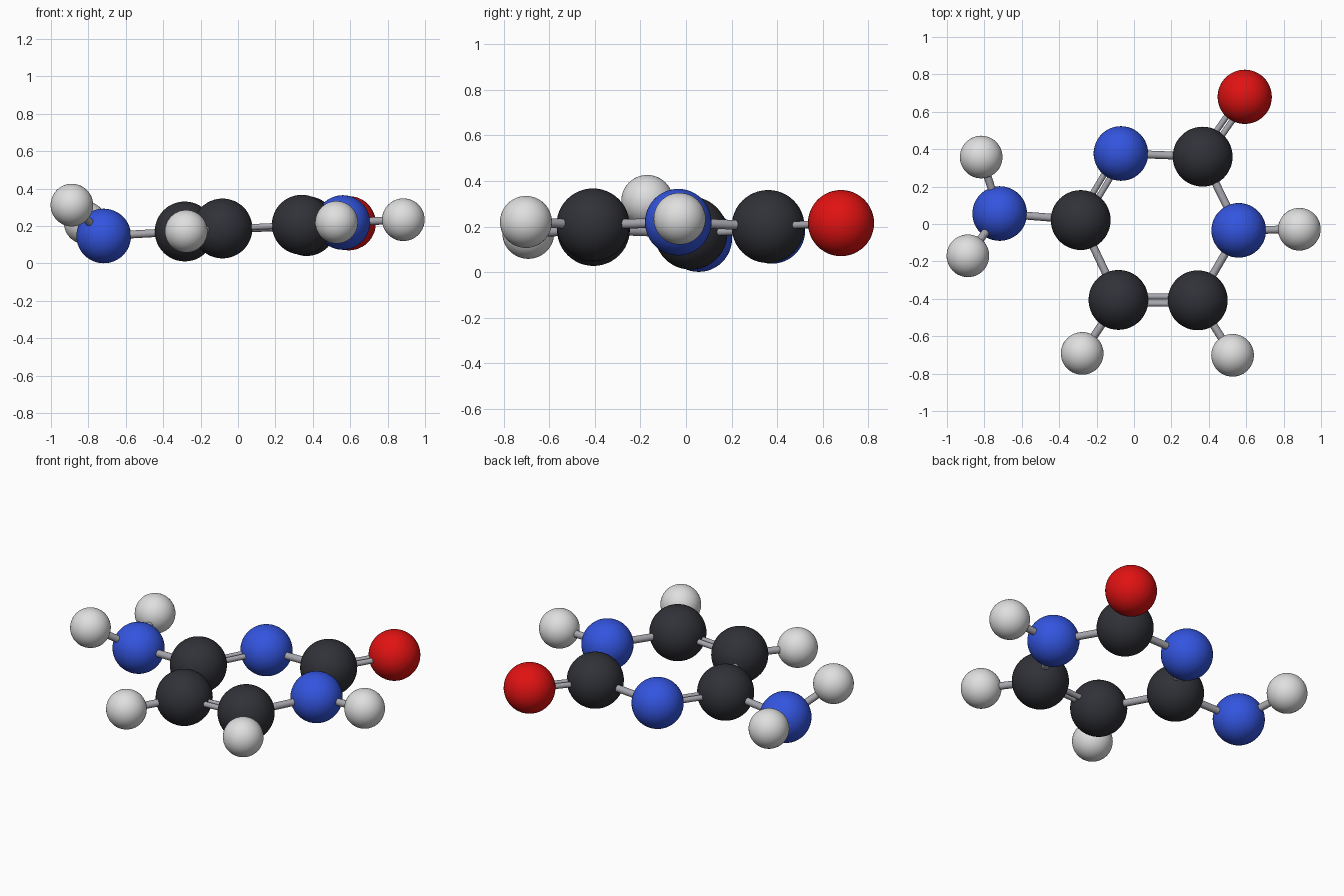
import bpy
from mathutils import Vector

if "Cube" in bpy.data.objects:
    bpy.data.objects.remove(bpy.data.objects["Cube"])


def material(name, rgb):
    m = bpy.data.materials.new(name)
    m.use_nodes = True
    m.diffuse_color = (*rgb, 1)
    bsdf = m.node_tree.nodes["Principled BSDF"]
    bsdf.inputs["Base Color"].default_value = (*rgb, 1)
    bsdf.inputs["Roughness"].default_value = 0.5
    return m


# Element: radius and colour
KINDS = {
    "carbon": (0.16, material("charcoal", (0.03, 0.031, 0.039))),
    "nitrogen": (0.146, material("blue", (0.033, 0.09, 0.74))),
    "oxygen": (0.145, material("red", (0.75, 0.006, 0.006))),
    "hydrogen": (0.114, material("off_white", (0.74, 0.74, 0.74))),
}
ROD = material("rod_grey", (0.38, 0.38, 0.42))

# Ball centres
ATOMS = {
    "carbon_back": (0.367, 0.36, 0.2),
    "carbon_left": (-0.285, 0.021, 0.171),
    "carbon_front_a": (-0.083, -0.406, 0.187),
    "carbon_front_b": (0.341, -0.408, 0.207),
    "nitrogen_back": (-0.07, 0.377, 0.183),
    "nitrogen_side": (0.56, -0.034, 0.219),
    "nitrogen_outer": (-0.718, 0.056, 0.147),
    "oxygen_outer": (0.592, 0.68, 0.215),
    "hydrogen_outer_a": (-0.817, 0.358, 0.218),
    "hydrogen_outer_b": (-0.888, -0.17, 0.312),
    "hydrogen_front_a": (-0.277, -0.692, 0.172),
    "hydrogen_front_b": (0.527, -0.702, 0.22),
    "hydrogen_side": (0.884, -0.028, 0.234),
}

# Pairs joined by rods, with the number of rods
BONDS = [
    ("carbon_back", "nitrogen_back", 1),
    ("nitrogen_back", "carbon_left", 2),
    ("carbon_left", "carbon_front_a", 1),
    ("carbon_front_a", "carbon_front_b", 2),
    ("carbon_front_b", "nitrogen_side", 1),
    ("nitrogen_side", "carbon_back", 1),
    ("carbon_back", "oxygen_outer", 2),
    ("carbon_left", "nitrogen_outer", 1),
    ("nitrogen_outer", "hydrogen_outer_a", 1),
    ("nitrogen_outer", "hydrogen_outer_b", 1),
    ("carbon_front_a", "hydrogen_front_a", 1),
    ("carbon_front_b", "hydrogen_front_b", 1),
    ("nitrogen_side", "hydrogen_side", 1),
]


def finish(name, mat):
    ob = bpy.context.object
    ob.name = name
    ob.data.materials.append(mat)
    bpy.ops.object.shade_smooth_by_angle()


def rod(name, a, b, radius):
    d = b - a
    bpy.ops.mesh.primitive_cylinder_add(
        vertices=20, radius=radius, depth=d.length, location=(a + b) / 2,
        rotation=d.to_track_quat("Z", "Y").to_euler())
    finish(name, ROD)


# Balls
for name, centre in ATOMS.items():
    radius, mat = KINDS[name.split("_")[0]]
    bpy.ops.mesh.primitive_uv_sphere_add(
        segments=48, ring_count=24, radius=radius, location=centre)
    finish(name + "_ball", mat)

# Single rods, and pairs of thinner rods lying side by side in the ring plane
for first, second, count in BONDS:
    a, b = Vector(ATOMS[first]), Vector(ATOMS[second])
    name = f"rod_{first}_to_{second}"
    if count == 1:
        rod(name, a, b, 0.021)
    else:
        side = (b - a).cross(Vector((0, 0, 1))).normalized() * 0.019
        for label, s in (("inner", -1), ("outer", 1)):
            rod(f"{name}_{label}", a + side * s, b + side * s, 0.016)
